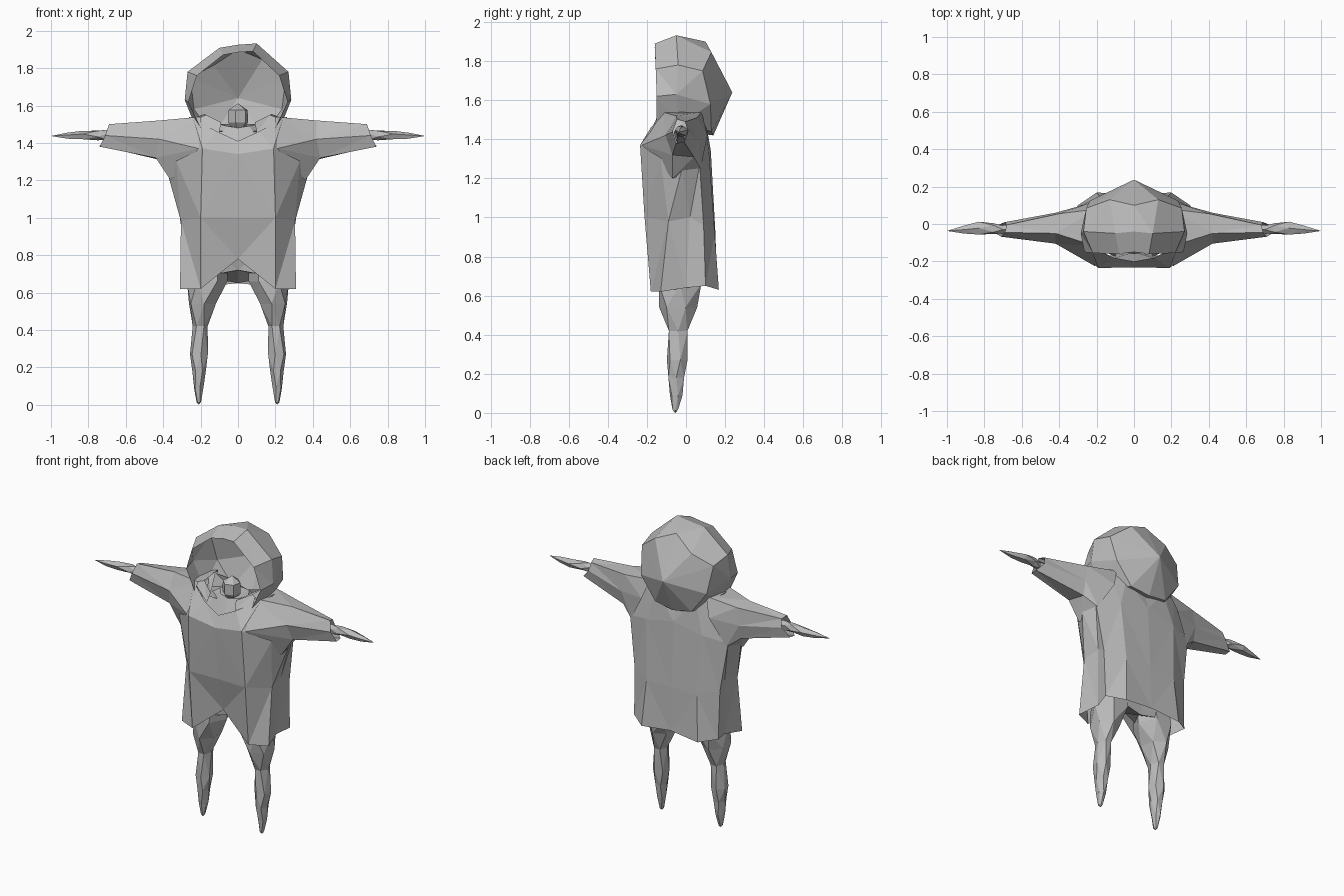
import bpy, bmesh, math

grey = bpy.data.materials.new("stone grey")
grey.diffuse_color = (0.5, 0.5, 0.5, 1)


def loft(name, rings, cap_start=False, cap_end=False, tip=None):
    """Skin equal-length closed rings into a faceted shell."""
    bm = bmesh.new()
    vs = [[bm.verts.new(p) for p in r] for r in rings]
    n = len(vs[0])
    for a, b in zip(vs, vs[1:]):
        for i in range(n):
            j = (i + 1) % n
            bm.faces.new((a[i], a[j], b[j], b[i]))
    if cap_start:
        bm.faces.new(vs[0][::-1])
    if cap_end:
        bm.faces.new(vs[-1])
    if tip:
        t = bm.verts.new(tip)
        for i in range(n):
            bm.faces.new((vs[-1][i], vs[-1][(i + 1) % n], t))
    bmesh.ops.triangulate(bm, faces=bm.faces[:], quad_method='BEAUTY')
    bmesh.ops.recalc_face_normals(bm, faces=bm.faces[:])
    me = bpy.data.meshes.new(name)
    bm.to_mesh(me)
    bm.free()
    me.materials.append(grey)
    ob = bpy.data.objects.new(name, me)
    bpy.context.collection.objects.link(ob)
    return ob


def sym(half):
    """Complete a half ring (front centre to back centre) across x = 0."""
    return half + [(-x, y, z) for x, y, z in reversed(half) if x > 0]


def oval(c, ru, rv, axis, n, side=1, turn=0.0):
    """Ring of n points round an x or z axis, ru across and rv along y."""
    pts = []
    for i in range(n):
        a = 2 * math.pi * i / n + turn
        u, v = ru * math.cos(a), rv * math.sin(a)
        x, y, z = c
        p = (x + u, y + v, z) if axis == 'z' else (x, y + v, z + u)
        pts.append((p[0] * side, p[1], p[2]))
    return pts


# Tunic: open hem with a raised front notch, side folds, open neckline
loft("tunic", [
    sym([(0, -.15, .78), (.2, -.18, .62), (.31, -.13, .62), (.275, .0, .64),
         (.30, .1, .65), (.2, .168, .63), (0, .16, .65)]),
    sym([(0, -.205, 1.0), (.2, -.212, 1.0), (.305, -.09, .98), (.29, .02, 1.0),
         (.305, .09, .96), (.18, .147, .92), (0, .15, .93)]),
    sym([(0, -.232, 1.34), (.19, -.235, 1.37), (.33, -.13, 1.3), (.38, -.02, 1.25),
         (.35, .07, 1.27), (.2, .12, 1.3), (0, .127, 1.34)]),
    sym([(0, -.2, 1.41), (.11, -.18, 1.46), (.24, -.11, 1.53), (.26, -.02, 1.54),
         (.25, .06, 1.53), (.14, .1, 1.5), (0, .1, 1.46)]),
])

# Hood: faceted shell open at the front, pulled to a point behind
hood = loft("hood", [
    sym([(0, -.15, 1.885), (.08, -.16, 1.88), (.22, -.155, 1.76),
         (.265, -.15, 1.62), (.2, -.15, 1.48), (0, -.08, 1.45)]),
    sym([(0, -.04, 1.925), (.1, -.05, 1.92), (.27, -.04, 1.78),
         (.285, -.05, 1.63), (.22, -.04, 1.47), (0, -.02, 1.44)]),
    sym([(0, .1, 1.9), (.13, .13, 1.83), (.255, .085, 1.75),
         (.235, .125, 1.58), (.13, .13, 1.44), (0, .14, 1.42)]),
], tip=(0, .237, 1.64))
# Crown leans slightly to one side
for v in hood.data.vertices:
    if v.co.z > 1.82:
        v.co.z += v.co.x * .12

# Inner body and neck, seen through the neckline and below the hem
loft("inner_body", [
    sym([(0, -.08, .72), (.16, -.12, .69), (.24, -.04, .68),
         (.16, .07, .68), (0, .06, .65)]),
    sym([(0, -.12, .85), (.17, -.14, .85), (.25, -.04, .85),
         (.18, .08, .85), (0, .09, .85)]),
    sym([(0, -.16, 1.36), (.14, -.14, 1.37), (.24, -.04, 1.4),
         (.16, .06, 1.4), (0, .07, 1.4)]),
    sym([(0, -.1, 1.48), (.06, -.09, 1.49), (.1, -.04, 1.5),
         (.06, .03, 1.5), (0, .04, 1.5)]),
], cap_start=True, cap_end=True)
loft("neck_knob", [oval((0, -.065, z), r, r, 'z', 6, turn=.3)
                   for z, r in ((1.48, .035), (1.51, .056), (1.575, .054))],
     cap_start=True, tip=(0, -.06, 1.612))

for s, label in ((1, "right"), (-1, "left")):
    # Collar flap rising beside the neck
    loft(label + "_collar", [
        [(s * .1, -.175, 1.455), (s * .235, -.11, 1.525), (s * .24, .04, 1.53)],
        [(s * .09, -.15, 1.51), (s * .17, -.1, 1.55), (s * .18, .03, 1.555)]])

    # Sleeve: wide at the shoulder, narrow open cuff
    loft(label + "_sleeve", [
        [(s * x, y, z) for x, y, z in ring] for ring in (
            [(.2, -.12, 1.54), (.2, .08, 1.54), (.24, .11, 1.42),
             (.34, .075, 1.25), (.36, -.07, 1.2), (.21, -.225, 1.37)],
            [(.42, -.05, 1.52), (.4, .055, 1.51), (.42, .06, 1.4),
             (.42, .04, 1.31), (.44, -.07, 1.32), (.42, -.105, 1.42)],
            [(.69, -.045, 1.50), (.68, -.005, 1.49), (.69, .01, 1.44),
             (.74, -.01, 1.385), (.74, -.05, 1.38), (.71, -.068, 1.44)])])

    # Arm hidden in the sleeve, ending in a pointed hand
    loft(label + "_hand", [
        oval((.45, -.02, 1.42), .05, .045, 'x', 5, s),
        oval((.70, -.03, 1.44), .03, .022, 'x', 5, s),
        oval((.75, -.025, 1.442), .028, .03, 'x', 5, s, .6),
        oval((.83, -.022, 1.44), .025, .036, 'x', 5, s),
        oval((.91, -.03, 1.437), .018, .022, 'x', 5, s)],
        cap_start=True, tip=(s * 1.0, -.037, 1.437))

    # Leg: thigh, knee, calf, pointed foot
    loft(label + "_leg", [
        oval((.15, -.03, .80), .1, .11, 'z', 6, s),
        oval((.165, -.03, .66), .108, .125, 'z', 6, s),
        oval((.19, -.04, .54), .078, .098, 'z', 6, s, .4),
        oval((.202, -.04, .42), .04, .055, 'z', 6, s),
        oval((.209, -.045, .27), .05, .054, 'z', 6, s, .3),
        oval((.208, -.05, .18), .036, .046, 'z', 6, s),
        oval((.210, -.05, .09), .026, .033, 'z', 6, s, .3),
        oval((.210, -.055, .015), .012, .016, 'z', 6, s)],
        cap_start=True, tip=(s * .21, -.055, 0))
